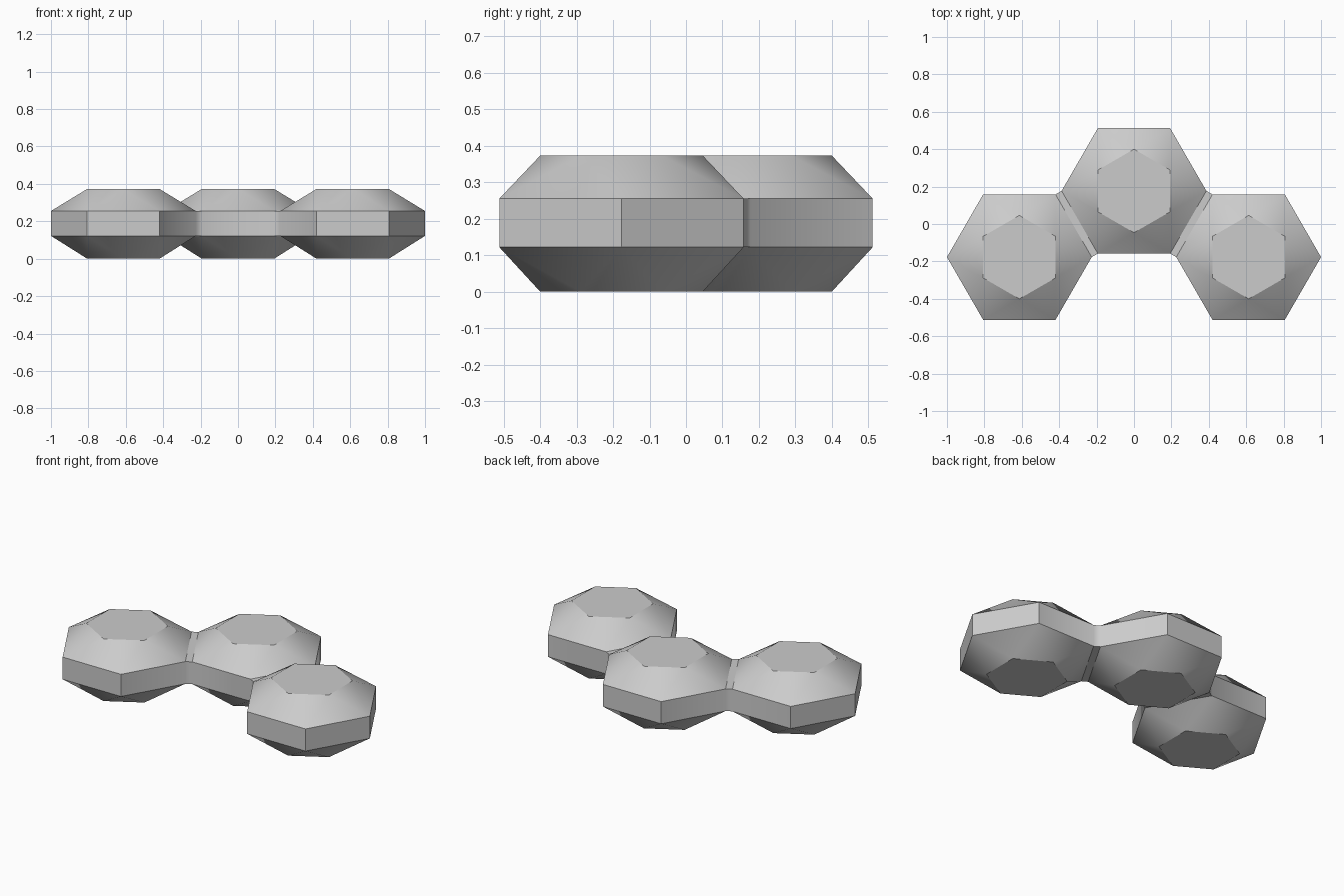
import bpy
import bmesh
from math import cos, sin, radians

cube = bpy.data.objects.get("Cube")
if cube:
    bpy.data.objects.remove(cube, do_unlink=True)

R_MID, R_CAP = 0.387, 0.223
CENTRES = [(-0.613, -0.177), (0, 0.177), (0.613, -0.177)]

grey = bpy.data.materials.new("plain grey")
grey.use_nodes = True
colour = (0.6, 0.6, 0.6, 1)
grey.diffuse_color = colour
grey.node_tree.nodes["Principled BSDF"].inputs["Base Color"].default_value = colour

bm = bmesh.new()


def hexagon(centre, radius, z, turn):
    angles = [radians(60 * i + turn) for i in range(6)]
    return [bm.verts.new((centre[0] + radius * cos(a), centre[1] + radius * sin(a), z))
            for a in angles]


def cell(centre):
    """Hexagonal cell with faceted caps; returns its six band faces."""
    bottom = hexagon(centre, R_CAP, 0, 30)
    low = hexagon(centre, R_MID, 0.122, 0)
    high = hexagon(centre, R_MID, 0.255, 0)
    top = hexagon(centre, R_CAP, 0.373, 30)
    bm.faces.new(top)
    bm.faces.new(bottom[::-1])
    band = []
    for i in range(6):
        j = (i + 1) % 6
        band.append(bm.faces.new((low[i], low[j], high[j], high[i])))
        bm.faces.new((high[i], high[j], top[i]))
        bm.faces.new((high[j], top[j], top[i]))
        bm.faces.new((low[j], low[i], bottom[i]))
        bm.faces.new((low[j], bottom[i], bottom[j]))
    return band


right, middle, left = [cell(c) for c in CENTRES]

# Short bridges replace the facing band faces
for a, b in ((right[0], middle[3]), (left[2], middle[5])):
    edges = list(a.edges) + list(b.edges)
    bmesh.ops.delete(bm, geom=[a, b], context="FACES_ONLY")
    bmesh.ops.bridge_loops(bm, edges=edges)

bmesh.ops.recalc_face_normals(bm, faces=bm.faces[:])
mesh = bpy.data.meshes.new("joined_cells")
bm.to_mesh(mesh)
bm.free()
mesh.materials.append(grey)
cells = bpy.data.objects.new("joined_cells", mesh)
bpy.context.collection.objects.link(cells)

# Soft facets, crisp rims
bpy.ops.object.select_all(action="DESELECT")
cells.select_set(True)
bpy.context.view_layer.objects.active = cells
bpy.ops.object.shade_smooth_by_angle(angle=radians(30.7))
